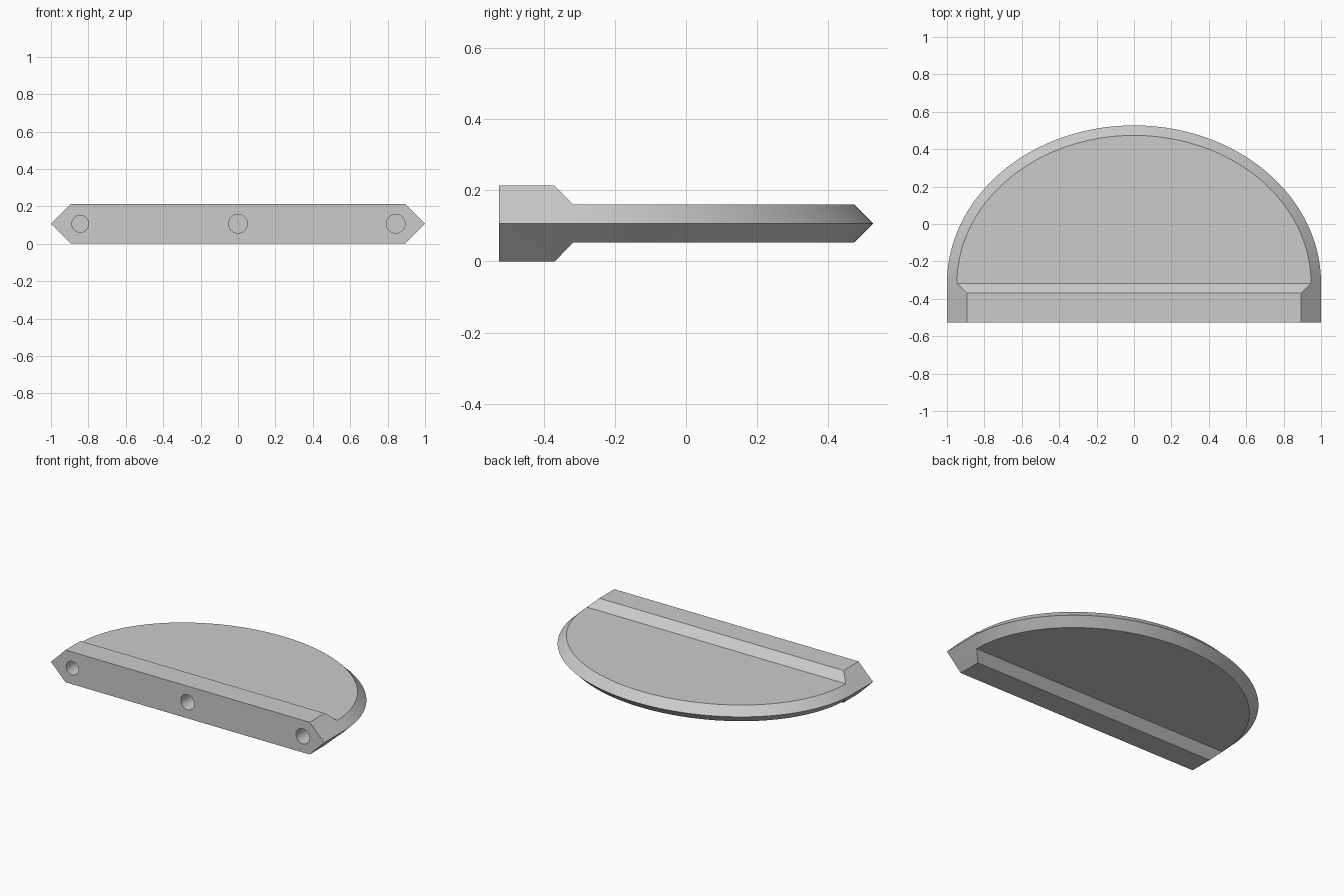
import bpy, bmesh, math

if "Cube" in bpy.data.objects:
    bpy.data.objects.remove(bpy.data.objects["Cube"])

FRONT, BEAM_BACK, ARC_Y = -0.527, -0.37, -0.317   # depth stations
MID, HALF_PLATE, HALF_BEAM = 0.1066, 0.0533, 0.1066
DEPTH = 0.527 - ARC_Y                             # depth of the rounded outline
SEGMENTS = 96

grey = bpy.data.materials.new("light grey")
grey.diffuse_color = (0.6, 0.6, 0.6, 1)
grey.use_nodes = True
grey.node_tree.nodes["Principled BSDF"].inputs["Base Color"].default_value = grey.diffuse_color

bm = bmesh.new()


def arc(inset, z):
    """Half-ellipse of vertices from the right end to the left end."""
    return [bm.verts.new(((1 - inset) * math.cos(math.pi * i / SEGMENTS),
                          ARC_Y + (DEPTH - inset) * math.sin(math.pi * i / SEGMENTS), z))
            for i in range(SEGMENTS + 1)]


# Rounded plate with a pointed rim, thicker bar along the straight edge
rim = arc(0, MID)
front_mid = [bm.verts.new((s, FRONT, MID)) for s in (1, -1)]
front_loop = {}
for side in (1, -1):
    edge = arc(HALF_PLATE, MID + side * HALF_PLATE)
    x, z = 1 - HALF_BEAM, MID + side * HALF_BEAM
    front = [bm.verts.new((s * x, FRONT, z)) for s in (1, -1)]
    back = [bm.verts.new((s * x, BEAM_BACK, z)) for s in (1, -1)]
    front_loop[side] = front
    bm.faces.new(edge)                                         # plate face
    for i in range(SEGMENTS):                                  # rim bevel
        bm.faces.new((rim[i], rim[i + 1], edge[i + 1], edge[i]))
    bm.faces.new((edge[0], edge[-1], back[1], back[0]))        # slope to bar
    bm.faces.new((back[0], back[1], front[1], front[0]))       # bar face
    for k, end in ((0, 0), (1, -1)):                           # pointed bar ends
        bm.faces.new((front_mid[k], front[k], back[k], edge[end], rim[end]))
top, bottom = front_loop[1], front_loop[-1]
bm.faces.new((front_mid[0], top[0], top[1], front_mid[1], bottom[1], bottom[0]))
bmesh.ops.recalc_face_normals(bm, faces=bm.faces)
mesh = bpy.data.meshes.new("rounded_shelf")
bm.to_mesh(mesh)
bm.free()
mesh.materials.append(grey)
shelf = bpy.data.objects.new("rounded_shelf", mesh)
bpy.context.collection.objects.link(shelf)

# Three blind dowel holes in the straight edge
HOLE_DEPTH = 0.21
for x, r in ((-0.843, 0.045), (0, 0.05), (0.843, 0.05)):
    bpy.ops.mesh.primitive_cylinder_add(vertices=48, radius=r, depth=2 * HOLE_DEPTH,
                                        location=(x, FRONT, MID),
                                        rotation=(math.pi / 2, 0, 0))
    cutter = bpy.context.object
    cutter.name = "hole_cutter"
    cutter.data.materials.append(grey)
    cut = shelf.modifiers.new("hole", 'BOOLEAN')
    cut.operation, cut.solver, cut.object = 'DIFFERENCE', 'EXACT', cutter
    bpy.ops.object.select_all(action='DESELECT')
    shelf.select_set(True)
    bpy.context.view_layer.objects.active = shelf
    bpy.ops.object.modifier_apply(modifier=cut.name)
    bpy.data.objects.remove(cutter, do_unlink=True)

bpy.ops.object.shade_smooth_by_angle(angle=math.radians(30))
